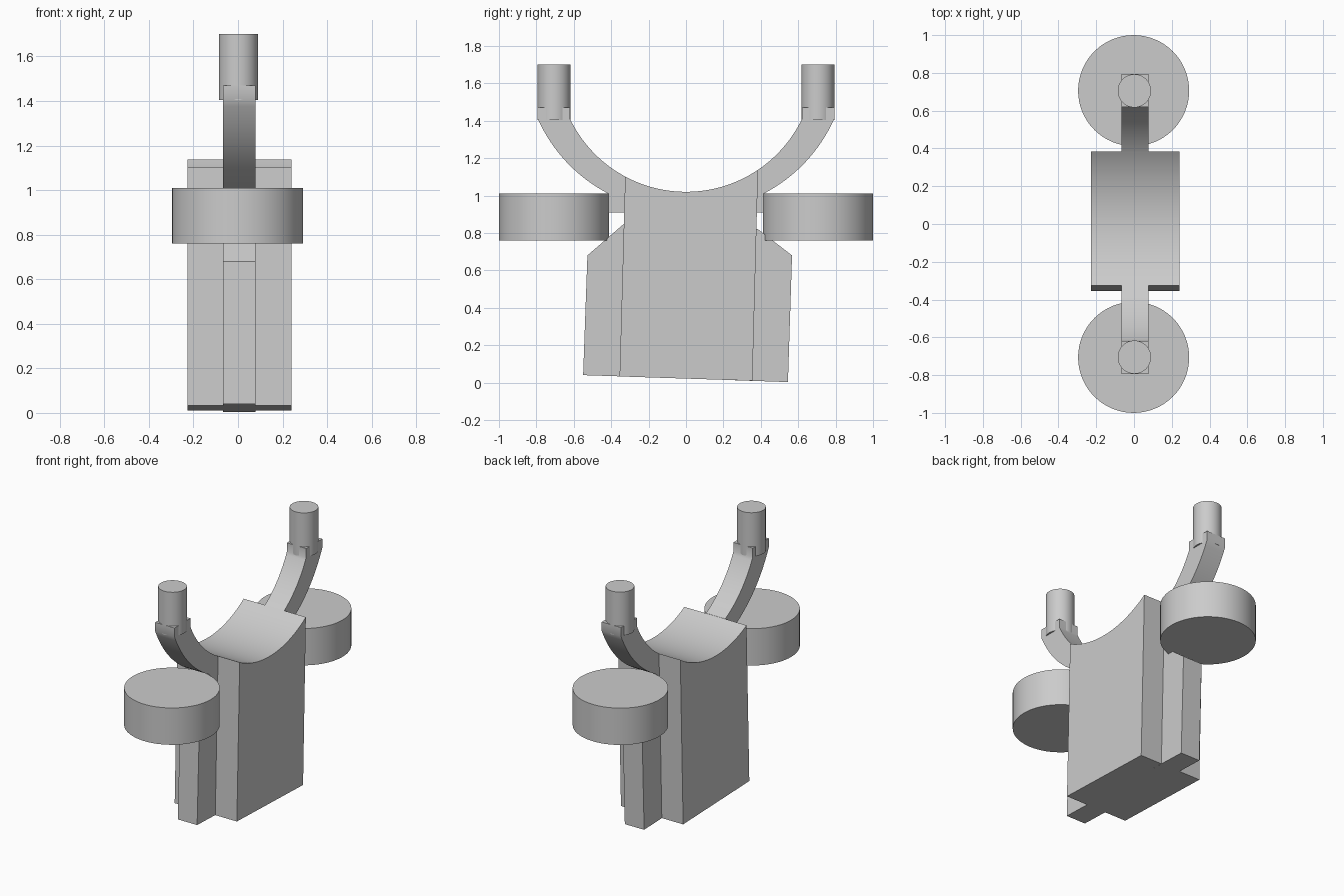
import bpy, bmesh, math

cube = bpy.data.objects.get("Cube")
if cube:
    bpy.data.objects.remove(cube, do_unlink=True)

grey = bpy.data.materials.new("plain grey")
grey.use_nodes = True
grey.diffuse_color = (0.6, 0.6, 0.6, 1)
grey.node_tree.nodes["Principled BSDF"].inputs["Base Color"].default_value = (0.6, 0.6, 0.6, 1)

ARC_Z, ARC_R = 1.708, 0.688      # centre height and radius of the saddle
FIN_X = (-0.067, 0.078)          # thickness of fins and arms


def finish(ob):
    ob.data.materials.append(grey)
    bpy.ops.object.select_all(action='DESELECT')
    ob.select_set(True)
    bpy.context.view_layer.objects.active = ob
    bpy.ops.object.shade_smooth_by_angle(angle=math.radians(30))


def prism(name, profile, x0, x1):
    """Extrude a closed (y, z) profile along x."""
    bm = bmesh.new()
    face = bm.faces.new([bm.verts.new((x0, y, z)) for y, z in profile])
    ext = bmesh.ops.extrude_face_region(bm, geom=[face])["geom"]
    verts = [v for v in ext if isinstance(v, bmesh.types.BMVert)]
    bmesh.ops.translate(bm, verts=verts, vec=(x1 - x0, 0, 0))
    bmesh.ops.recalc_face_normals(bm, faces=bm.faces)
    mesh = bpy.data.meshes.new(name)
    bm.to_mesh(mesh)
    bm.free()
    ob = bpy.data.objects.new(name, mesh)
    bpy.context.collection.objects.link(ob)
    finish(ob)


def cylinder(name, x, y, radius, z0, z1):
    bpy.ops.mesh.primitive_cylinder_add(vertices=64, radius=radius, depth=z1 - z0,
                                        location=(x, y, (z0 + z1) / 2))
    ob = bpy.context.object
    ob.name = name
    finish(ob)


def saddle(y0, y1, n):
    """Points on the saddle circle from y0 to y1."""
    a0, a1 = math.asin(y0 / ARC_R), math.asin(y1 / ARC_R)
    angles = [a0 + (a1 - a0) * i / n for i in range(n + 1)]
    return [(ARC_R * math.sin(a), ARC_Z - ARC_R * math.cos(a)) for a in angles]


def bezier(p, c, q, n=16):
    return [tuple((1 - t) ** 2 * a + 2 * t * (1 - t) * b + t * t * d
                  for a, b, d in zip(p, c, q)) for t in (i / n for i in range(n + 1))]


# Central block with a curved saddle top, leaning slightly backward
prism("body_block", [(-0.355, 0.033), (0.355, 0.01)] + saddle(0.385, -0.325, 32), -0.227, 0.24)

# Vertical fins: side sign, body edge, then outer profile
fins = {
    "front_fin": [(-0.25, 0.03), (-0.55, 0.04), (-0.527, 0.68), (-0.325, 0.855), (-0.25, 0.855)],
    "back_fin": [(0.25, 0.013), (0.545, 0.003), (0.567, 0.68), (0.385, 0.82), (0.25, 0.82)],
}
for name, profile in fins.items():
    prism(name, profile, *FIN_X)

for side, s, edge in (("front", -1, 0.326), ("back", 1, 0.384)):
    # Curved arm with a square tip and a short tab at its root
    outer = [(s * y, z) for y, z in bezier((0.793, 1.41), (0.67, 1.144), (0.415, 1.01))]
    inner = saddle(s * edge, s * 0.62, 20)
    root = s * (edge - 0.05)
    prism(side + "_arm", [(s * 0.62, 1.47), (s * 0.793, 1.47)] + outer
          + [(s * 0.415, 0.91), (root, 0.91), (root, 0.98)] + inner, *FIN_X)
    # Upright peg and the wide disc beneath it
    cylinder(side + "_peg", 0.002, s * 0.705, 0.088, 1.405, 1.70)
    cylinder(side + "_disc", -0.002, s * 0.706, 0.294, 0.76, 1.01)
